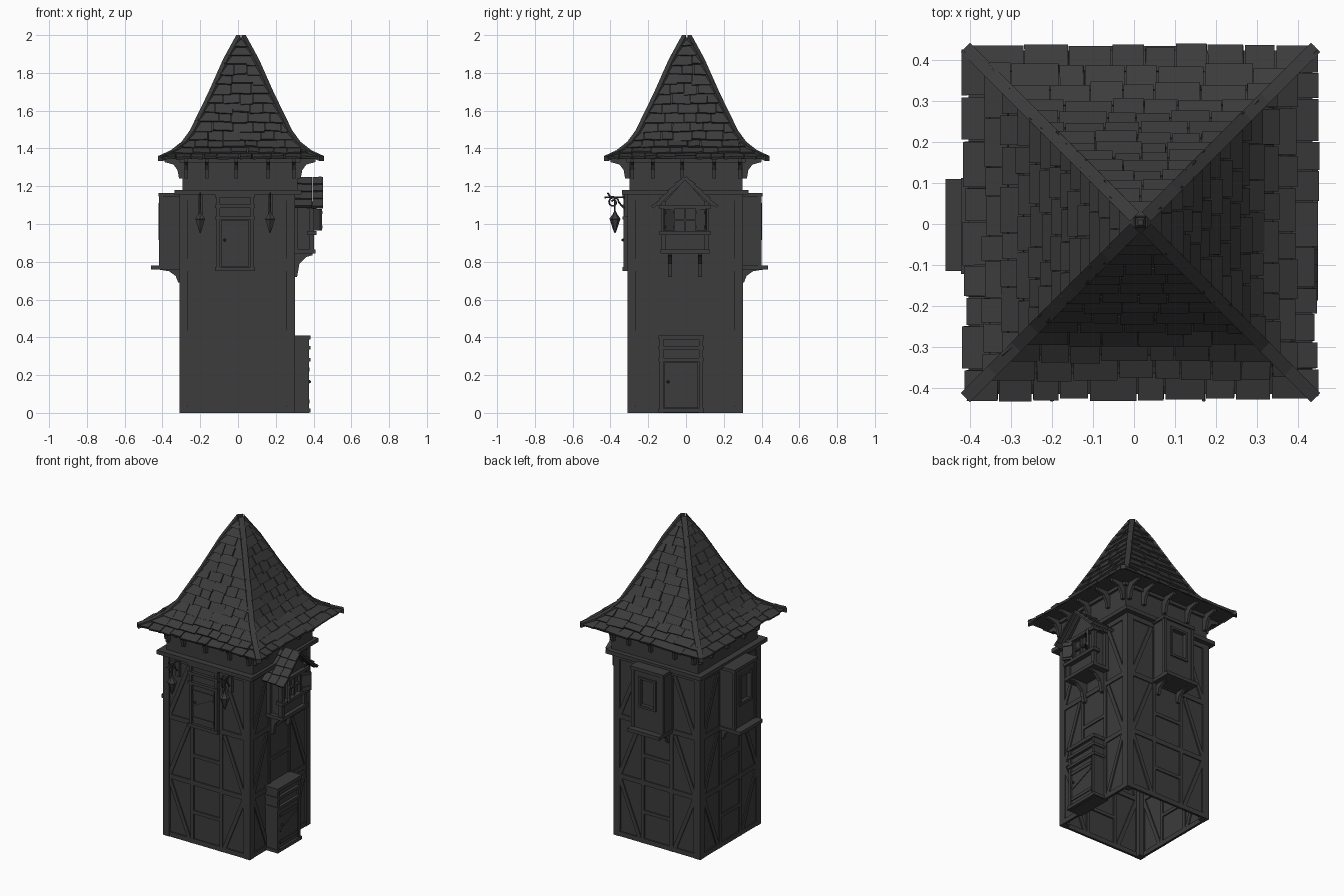
import bpy, bmesh, math, random
from mathutils import Matrix, Vector

random.seed(7)
if "Cube" in bpy.data.objects:
    bpy.data.objects.remove(bpy.data.objects["Cube"], do_unlink=True)

mat = bpy.data.materials.new("dark_weathered_grey")
mat.use_nodes = True
GREY = (0.045, 0.045, 0.045, 1)
mat.diffuse_color = GREY
bsdf = mat.node_tree.nodes["Principled BSDF"]
bsdf.inputs["Base Color"].default_value = GREY
bsdf.inputs["Roughness"].default_value = 0.9

FRONT, LEFT, BACK, RIGHT = range(4)


def side(k, cx=-0.005, cy=-0.005):
    """Frame of one tower face: x runs along the wall, -y points outward."""
    return Matrix.Translation((cx, cy, 0)) @ Matrix.Rotation(k * math.pi / 2, 4, 'Z')


def finish(name, bm, fix=True):
    if fix:
        bmesh.ops.recalc_face_normals(bm, faces=bm.faces)
    me = bpy.data.meshes.new(name)
    bm.to_mesh(me)
    bm.free()
    me.materials.append(mat)
    ob = bpy.data.objects.new(name, me)
    bpy.context.scene.collection.objects.link(ob)
    return ob


def box(bm, M, u, d, z):
    """Box from ranges along the wall, outward and up."""
    c = Vector((sum(u) / 2, -sum(d) / 2, sum(z) / 2))
    S = Matrix.Diagonal((u[1] - u[0], d[1] - d[0], z[1] - z[0], 1))
    return bmesh.ops.create_cube(bm, size=1, matrix=M @ Matrix.Translation(c) @ S)


def beam(bm, M, p, q, d, w=0.025):
    """Timber lying on the wall between two (along, up) points."""
    a, b = Vector(p), Vector(q)
    v = b - a
    R = Matrix.Rotation(-math.atan2(v.y, v.x), 4, 'Y')
    m = (a + b) / 2
    T = Matrix.Translation((m.x, -sum(d) / 2, m.y))
    S = Matrix.Diagonal((v.length, d[1] - d[0], w, 1))
    bmesh.ops.create_cube(bm, size=1, matrix=M @ T @ R @ S)


def bracket(bm, M, u, w, outline):
    """Flat bracket cut from an (outward, up) outline."""
    rings = [[bm.verts.new(M @ Vector((u + s * w / 2, -d, z))) for d, z in outline] for s in (-1, 1)]
    bm.faces.new(rings[0])
    bm.faces.new(rings[1][::-1])
    for i in range(len(outline)):
        j = (i + 1) % len(outline)
        bm.faces.new((rings[0][i], rings[0][j], rings[1][j], rings[1][i]))


def tile(bm, M, quad, low, high):
    """Wedge shingle on a quad (low-left, low-right, up-right, up-left)."""
    p = [Vector(c) for c in quad]
    n = (p[1] - p[0]).cross(p[3] - p[0]).normalized()
    base = [bm.verts.new(M @ v) for v in p]
    top = [bm.verts.new(M @ (v + n * h)) for v, h in zip(p, (low, low, high, high))]
    bm.faces.new(base[::-1])
    bm.faces.new(top)
    for i in range(4):
        j = (i + 1) % 4
        bm.faces.new((base[i], base[j], top[j], top[i]))


# Tower walls, open underneath
bm = bmesh.new()
box(bm, side(0), (-.298, .298), (-.298, .298), (0, 1.17))
bmesh.ops.recalc_face_normals(bm, faces=bm.faces)
bmesh.ops.delete(bm, geom=[f for f in bm.faces if f.normal.z < -.5], context='FACES')
finish("tower_walls", bm, fix=False)

# Timber frame on the four faces
bm = bmesh.new()
D = (.29, .305)
for k in range(4):
    M = side(k)
    for s in (-1, 1):
        box(bm, M, sorted((s * .262, s * .306)), (.262, .306), (0, 1.16))
        box(bm, M, sorted((s * .09, s * .112)), D, (0, 1.16))
        beam(bm, M, (s * .265, .04), (s * .265, .36), D, .012)
        beam(bm, M, (s * .125, .03), (s * .262, .37), D)
        beam(bm, M, (s * .262, .4), (s * .125, .745), D)
        beam(bm, M, (s * .262, .78), (s * .125, 1.12), D)
    for z in (.016, .385, .765, 1.14):
        beam(bm, M, (-.3, z), (.3, z), D, .03)
    for z in (.2, .56, .95):
        beam(bm, M, (-.1, z), (.1, z), D, .022)
finish("timber_frame", bm)

# Cornice and upper storey
bm = bmesh.new()
box(bm, side(0, 0, -.005), (-.335, .335), (-.335, .335), (1.155, 1.18))
finish("cornice", bm)
bm = bmesh.new()
N = side(0, .01, 0)
box(bm, N, (-.305, .305), (-.3, .3), (1.17, 1.35))
box(bm, N, (-.32, .32), (-.315, .315), (1.325, 1.35))
finish("upper_storey", bm)

# Curved brackets under the eaves
bm = bmesh.new()
EAVE = [(.29, 1.24), (.322, 1.24), (.33, 1.285), (.352, 1.315), (.4, 1.328), (.4, 1.35), (.29, 1.35)]
for k in range(4):
    for u in (-.285, -.175, -.02, .15, .285):
        bracket(bm, side(k, .01, 0), u, .018, EAVE)
finish("eave_brackets", bm)

# Main roof: flared core, shingles and hip beams
ROOF = [(.425, 1.345), (.36, 1.375), (.302, 1.42), (.258, 1.48), (.162, 1.677), (.082, 1.857), (.012, 1.985)]
CX, CY = .016, .004
bm = bmesh.new()
loops = [[bm.verts.new((CX + a * (r - .006), CY + b * (r - .006), z)) for a, b in ((-1, -1), (1, -1), (1, 1), (-1, 1))]
         for r, z in ROOF]
for lo, hi in zip(loops, loops[1:]):
    for i in range(4):
        j = (i + 1) % 4
        bm.faces.new((lo[i], lo[j], hi[j], hi[i]))
bm.faces.new(loops[0][::-1])
bm.faces.new(loops[-1])
finish("roof_core", bm)

pts = [Vector(p) for p in ROOF]
LENGTH = sum((b - a).length for a, b in zip(pts, pts[1:]))


def slope(s):
    """Point on the roof profile at distance s from the eave."""
    for a, b in zip(pts, pts[1:]):
        l = (b - a).length
        if s <= l or b is pts[-1]:
            return a.lerp(b, s / l)
        s -= l


ROWS = 14
bm = bmesh.new()
for k in range(4):
    M = side(k, CX, CY)
    for i in range(ROWS):
        s0, s1 = LENGTH * i / ROWS, LENGTH * min(i + 1.15, ROWS) / ROWS
        r0, r1 = slope(s0).x, slope(s1).x
        u = -r0
        while u < r0 - .005:
            v = u + random.uniform(.06, .12)
            if v > r0 - .04:
                v = r0
            a, b = slope(s0 + random.uniform(-.006, .007)), slope(s1)
            g = random.uniform(.0005, .003)
            ul, vl = max(u + g, -r1), min(v - g, r1)
            if vl - ul < .004:
                ul = vl = max(-r1, min(r1, (u + v) / 2))
                ul, vl = ul - .002, vl + .002
            sag = random.uniform(-.003, .003)
            tile(bm, M, [(u + g, -a.x, a.y + sag), (v - g, -a.x, a.y - sag), (vl, -b.x, b.y), (ul, -b.x, b.y)],
                 random.uniform(.012, .019), .004)
            u = v
finish("roof_shingles", bm)

bm = bmesh.new()
for a, b in ((-1, -1), (1, -1), (1, 1), (-1, 1)):
    w = Vector((-b, a, 0)).normalized() * .016
    rings = []
    for r, z in ROOF:
        c = Vector((CX + a * (r + .002), CY + b * (r + .002), z))
        rings.append([bm.verts.new(c + s * w + Vector((0, 0, h))) for s, h in ((-1, -.012), (1, -.012), (1, .015), (-1, .015))])
    for lo, hi in zip(rings, rings[1:]):
        for i in range(4):
            j = (i + 1) % 4
            bm.faces.new((lo[i], lo[j], hi[j], hi[i]))
    bm.faces.new(rings[0])
    bm.faces.new(rings[-1][::-1])
finish("hip_beams", bm)

# Bay windows on the back and right faces
SILL = [(.29, .69), (.312, .69), (.325, .725), (.36, .75), (.41, .758), (.41, .77), (.29, .77)]
for k, name, ext in ((BACK, "back_bay", 0), (RIGHT, "right_bay", .008)):
    bm = bmesh.new()
    M, f = side(k), .405 + ext
    box(bm, M, (-.105, .105), (.28, f - .025), (.77, 1.15))
    for u, z in (((-.105, -.052), (.77, 1.15)), ((.052, .105), (.77, 1.15)), ((-.052, .052), (.77, .93)), ((-.052, .052), (1.1, 1.15))):
        box(bm, M, u, (f - .04, f - .006), z)
    for s in (-1, 1):
        box(bm, M, sorted((s * .092, s * .112)), (f - .02, f), (.78, 1.15))
        box(bm, M, sorted((s * .048, s * .062)), (f - .03, f + .003), (.92, 1.11))
        bracket(bm, M, s * .075, .02, SILL)
    for z in (.922, 1.102):
        beam(bm, M, (-.062, z), (.062, z), (f - .03, f + .003), .014)
    box(bm, M, (-.117, .117), (.28, f + .004), (1.145, 1.165))
    box(bm, M, (-.115, .11), (.28, f + .034 + ext), (.758, .78))
    finish(name, bm)


# Doors: frame, lintels, braced leaf and knob
def door(name, k, base, d, u0, u1):
    bm = bmesh.new()
    M = side(k)
    box(bm, M, (u0 + .01, u1 - .01), (.28, d - .012), (base, base + .395))
    for u in (u0, u1 - .02):
        box(bm, M, (u, u + .02), (.28, d), (base, base + .4))
    for z, w in ((.4, .022), (.345, .018), (.282, .018), (.012, .02)):
        beam(bm, M, (u0 - .006, base + z), (u1 + .006, base + z), (.28, d + .006), w)
    box(bm, M, (u0 + .026, u1 - .026), (.28, d - .004), (base + .026, base + .268))
    for z in (.06, .23):
        beam(bm, M, (u0 + .026, base + z), (u1 - .026, base + z), (d - .01, d + .001), .02)
    beam(bm, M, (u0 + .03, base + .13), (u1 - .03, base + .2), (d - .01, d), .014)
    bmesh.ops.create_icosphere(bm, subdivisions=1, radius=.009,
                               matrix=M @ Matrix.Translation((u0 + .045, -d - .002, base + .165)))
    finish(name, bm)


door("upper_door", FRONT, .75, .326, -.11, .09)
door("ground_door", LEFT, 0, .382, -.135, .095)

# Gabled window bay on the left face
M = side(LEFT)
bm = bmesh.new()
box(bm, M, (-.105, .105), (.28, .39), (.86, 1.1))
box(bm, M, (-.13, .13), (.28, .415), (.845, .866))
for s in (-1, 1):
    for d in (.31, .395):
        box(bm, M, sorted((s * .1, s * .125)), (d - .012, d + .012), (.85, 1.12))
    beam(bm, M, (s * .15, 1.1), (0, 1.245), (.43, .448), .02)
    bracket(bm, M, s * .08, .022, [(.29, .72), (.318, .72), (.33, .79), (.365, .825), (.4, .835), (.4, .85), (.29, .85)])
for z in (.952, 1.09):
    beam(bm, M, (-.135, z), (.135, z), (.37, .42), .02)
bracket(bm, M @ Matrix.Rotation(math.pi / 2, 4, 'Z'), -.345, .1, [(-.13, 1.09), (.13, 1.09), (0, 1.235)])
finish("gabled_bay", bm)

bm = bmesh.new()
for u in (-.06, 0, .06):
    box(bm, M, (u - .005, u + .005), (.38, .408), (.955, 1.085))
beam(bm, M, (-.06, 1.02), (.06, 1.02), (.38, .406), .01)
for s in (-1, 1):
    H = M @ Matrix.Translation((s * .066, -.405, 0)) @ Matrix.Rotation(-s * .6, 4, 'Z')
    box(bm, H, sorted((0, s * .06)), (0, .012), (.965, 1.08))
    for z in (.985, 1.06):
        box(bm, H, sorted((s * .004, s * .056)), (.01, .018), (z - .008, z + .008))
finish("bay_window_and_shutters", bm)

bm = bmesh.new()
for s in (-1, 1):
    ridge, eave = Vector((0, 0, 1.243)), Vector((s * .165, 0, 1.085))
    for i in range(4):
        for j in range(3):
            lo = eave.lerp(ridge, i / 4 + random.uniform(-.03, .02))
            hi = eave.lerp(ridge, min(i / 4 + .3, 1))
            y0, y1 = -.285 - j * .057, -.285 - (j + 1) * .057 + .002
            if s < 0:
                y0, y1 = y1, y0
            q = [(lo.x, y1, lo.z), (lo.x, y0, lo.z), (hi.x, y0, hi.z), (hi.x, y1, hi.z)]
            tile(bm, M, q, -.018 if s * (y1 - y0) > 0 else .018, -.007 if s * (y1 - y0) > 0 else .007)
finish("gable_shingles", bm)

# Hanging lanterns with scrolled iron arms
for x, label in ((-.2, "right"), (.17, "left")):
    bm = bmesh.new()
    LAMP = [(.003, .952), (.011, .972), (.027, 1.022), (.031, 1.026), (.012, 1.052), (.004, 1.07), (.004, 1.145)]
    for (r0, z0), (r1, z1) in zip(LAMP, LAMP[1:]):
        bmesh.ops.create_cone(bm, cap_ends=True, segments=6, radius1=r0, radius2=r1, depth=z1 - z0,
                              matrix=Matrix.Translation((x, -.376, (z0 + z1) / 2)))
    box(bm, side(0, 0, 0), (x - .012, x + .012), (.3, .325), (1.04, 1.165))
    finish(label + "_lantern", bm)
    cu = bpy.data.curves.new(label + "_lantern_arm", 'CURVE')
    cu.dimensions = '3D'
    cu.bevel_depth, cu.bevel_resolution = .0045, 0
    scroll = [(-.385 + (.03 - .0014 * i) * math.cos(i * .6), 1.115 + (.03 - .0014 * i) * math.sin(i * .6)) for i in range(16)]
    for path in ([(-.31, 1.14), (-.4, 1.143), (-.432, 1.14)], [(-.4, 1.143), (-.415, 1.165)],
                 [(-.31, 1.07), (-.335, 1.09)] + scroll):
        sp = cu.splines.new('POLY')
        sp.points.add(len(path) - 1)
        for p, (y, z) in zip(sp.points, path):
            p.co = (x, y, z, 1)
    cu.materials.append(mat)
    arm = bpy.data.objects.new(label + "_lantern_arm", cu)
    bpy.context.scene.collection.objects.link(arm)
